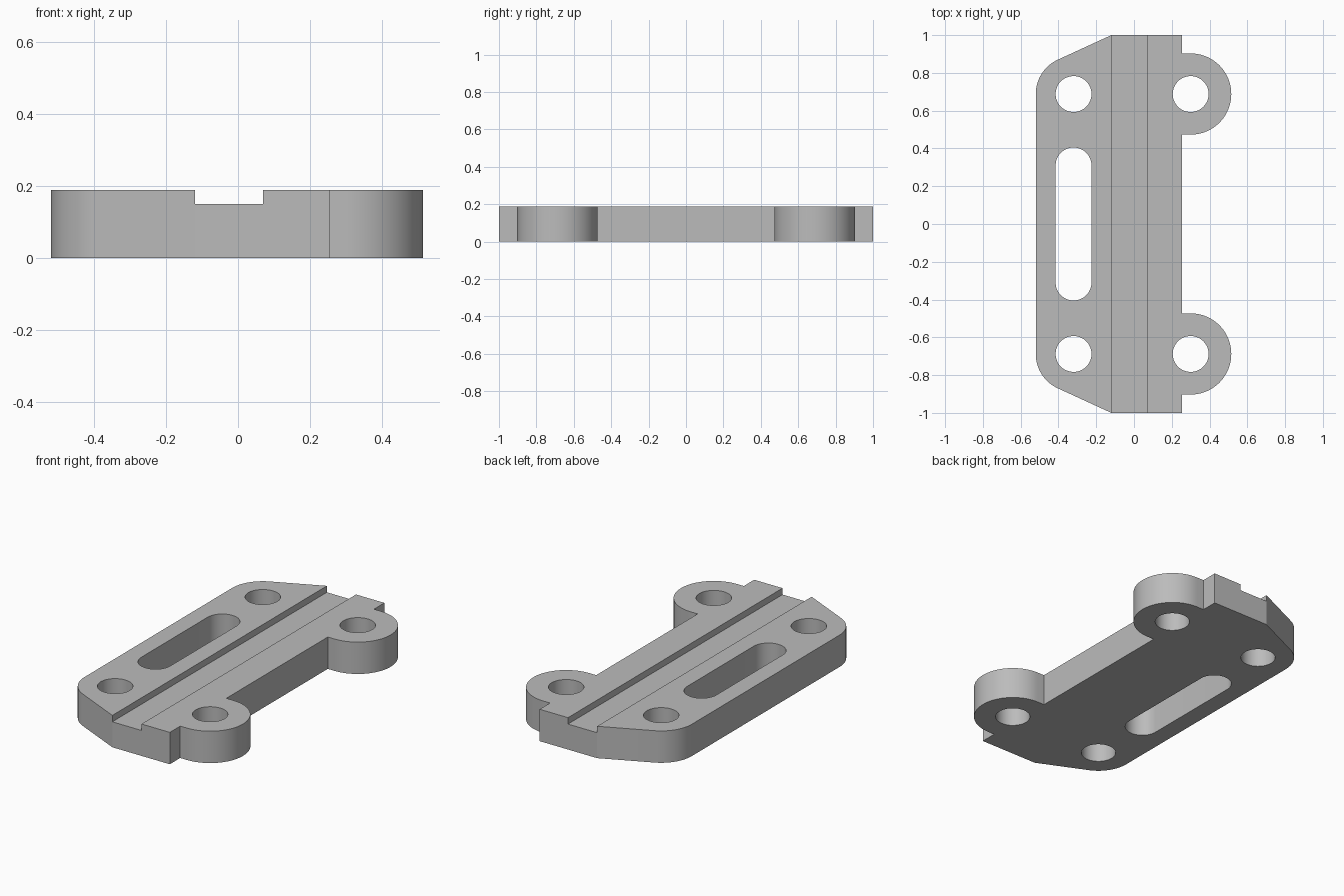
import bpy
import bmesh
from math import cos, sin, radians

THICK = 0.188
HOLE_Y, HOLE_R = 0.688, 0.095
LEFT_X, RIGHT_X = -0.32, 0.30
CORNER_R, EAR_R = 0.2, 0.215

if "Cube" in bpy.data.objects:
    bpy.data.objects.remove(bpy.data.objects["Cube"])

grey = bpy.data.materials.new("plain grey")
grey.use_nodes = True
colour = (0.5, 0.5, 0.5, 1)
grey.diffuse_color = colour
grey.node_tree.nodes["Principled BSDF"].inputs["Base Color"].default_value = colour


def arc(x, y, r, start, end, steps=24):
    angles = [radians(start + (end - start) * i / steps) for i in range(steps + 1)]
    return [(x + r * cos(a), y + r * sin(a)) for a in angles]


def prism(name, outline, bottom, top):
    """Extrude a flat outline upwards into a solid."""
    bm = bmesh.new()
    face = bm.faces.new([bm.verts.new((x, y, bottom)) for x, y in outline])
    grown = bmesh.ops.extrude_face_region(bm, geom=[face])["geom"]
    verts = [v for v in grown if isinstance(v, bmesh.types.BMVert)]
    bmesh.ops.translate(bm, verts=verts, vec=(0, 0, top - bottom))
    bmesh.ops.recalc_face_normals(bm, faces=bm.faces)
    mesh = bpy.data.meshes.new(name)
    bm.to_mesh(mesh)
    bm.free()
    mesh.materials.append(grey)
    obj = bpy.data.objects.new(name, mesh)
    bpy.context.collection.objects.link(obj)
    return obj


# Plate outline: back half with rounded corner, taper and ear, then mirrored
half = arc(LEFT_X, HOLE_Y, CORNER_R, 180, 115)
half += [(-0.12, 1), (0.255, 1), (0.255, HOLE_Y + EAR_R)]
half += arc(RIGHT_X, HOLE_Y, EAR_R, 90, -90, 40)
half += [(0.255, HOLE_Y - EAR_R)]
plate = prism("bracket_plate", half + [(x, -y) for x, y in reversed(half)], 0, THICK)

# Cutters: four bolt holes, long slot and shallow channel
cutters = []
for x in (LEFT_X, RIGHT_X):
    for y in (HOLE_Y, -HOLE_Y):
        ring = arc(x, y, HOLE_R, 0, 360, 48)[:-1]
        cutters.append(prism("hole_cutter", ring, -0.1, 0.3))
slot = arc(LEFT_X, 0.31, HOLE_R, 0, 180) + arc(LEFT_X, -0.31, HOLE_R, 180, 360)
cutters.append(prism("slot_cutter", slot, -0.1, 0.3))
channel = [(-0.12, -1.1), (0.07, -1.1), (0.07, 1.1), (-0.12, 1.1)]
cutters.append(prism("channel_cutter", channel, 0.15, 0.3))

bpy.ops.object.select_all(action="DESELECT")
bpy.context.view_layer.objects.active = plate
plate.select_set(True)
for cutter in cutters:
    mod = plate.modifiers.new("cut", "BOOLEAN")
    mod.operation = "DIFFERENCE"
    mod.solver = "EXACT"
    mod.object = cutter
    bpy.ops.object.modifier_apply(modifier=mod.name)
    bpy.data.objects.remove(cutter)

bpy.ops.object.shade_smooth_by_angle(angle=radians(20))
